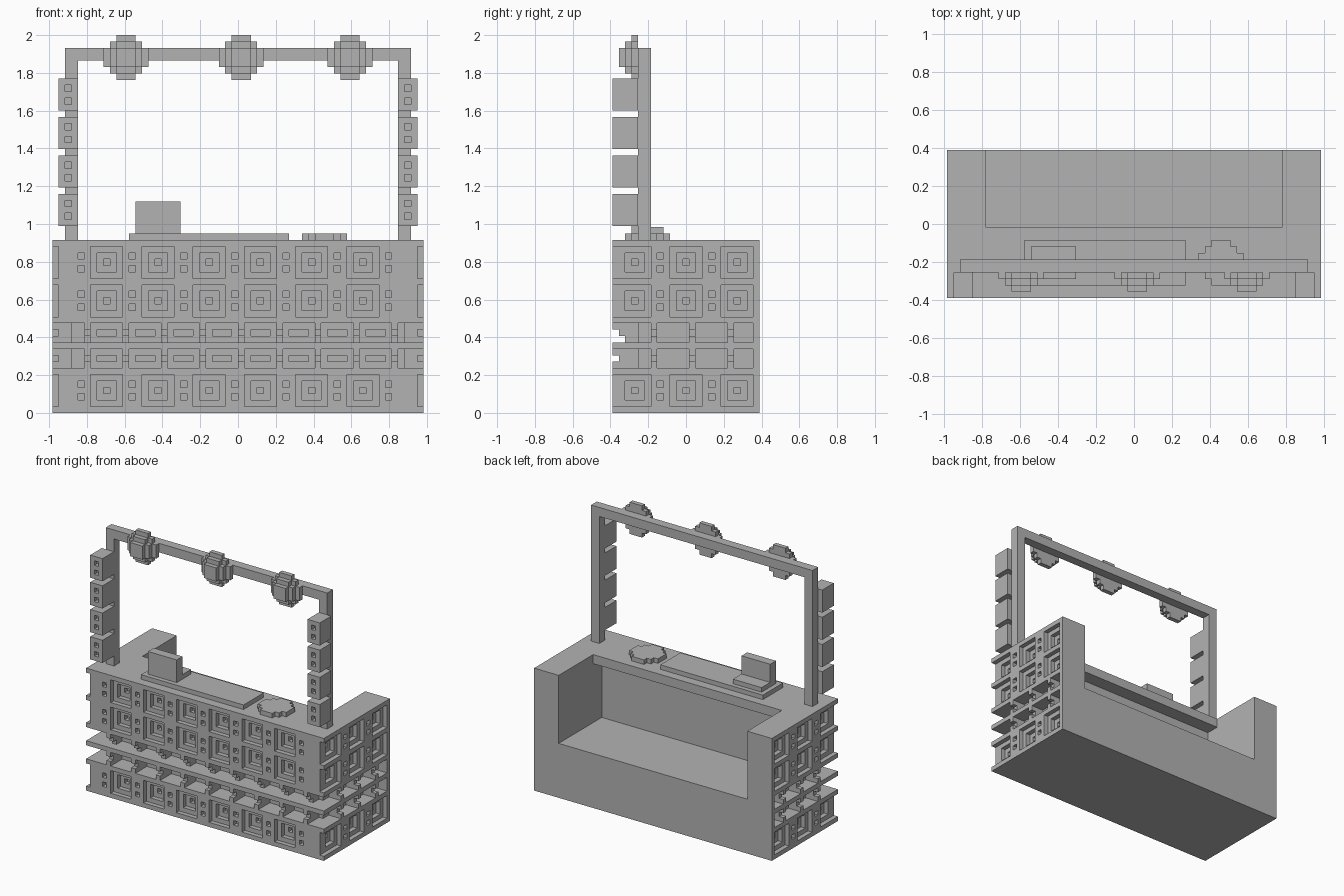
import bpy, bmesh
from mathutils import Vector
from itertools import product

if "Cube" in bpy.data.objects:
    bpy.data.objects.remove(bpy.data.objects["Cube"])

W, D, H = 58, 23, 27           # counter size in blocks
U = 2 / 59                     # block edge length

grey = bpy.data.materials.new("plain grey")
grey.use_nodes = True
colour = (0.45, 0.45, 0.45, 1)
grey.diffuse_color = colour
grey.node_tree.nodes["Principled BSDF"].inputs["Base Color"].default_value = colour


def cells(box):
    """All block positions inside (x0, x1, y0, y1, z0, z1)."""
    x0, x1, y0, y1, z0, z1 = box
    return product(range(x0, x1), range(y0, y1), range(z0, z1))


def build(name, adds, cuts=(), at=(0, 0, 0)):
    """Stack boxes, carve boxes away, and keep only the outer skin."""
    solid = set()
    for box in adds:
        solid.update(cells(box))
    for box in cuts:
        solid.difference_update(cells(box))
    bm = bmesh.new()
    corners = {}

    def corner(p):
        if p not in corners:
            place = Vector(p) + Vector(at) - Vector((W / 2, D / 2, 0))
            corners[p] = bm.verts.new(place * U)
        return corners[p]

    for c in solid:
        for axis, side in product(range(3), (0, 1)):
            n = list(c)
            n[axis] += 2 * side - 1
            if tuple(n) in solid:
                continue
            a, b = (axis + 1) % 3, (axis + 2) % 3
            ring = []
            for da, db in ((0, 0), (1, 0), (1, 1), (0, 1)):
                p = list(c)
                p[axis] += side
                p[a] += da
                p[b] += db
                ring.append(corner(tuple(p)))
            bm.faces.new(ring if side else ring[::-1])
    bmesh.ops.dissolve_limit(bm, angle_limit=0.01, verts=bm.verts, edges=bm.edges)
    bmesh.ops.triangulate(bm, faces=[f for f in bm.faces if len(f.verts) > 4])
    mesh = bpy.data.meshes.new(name)
    bm.to_mesh(mesh)
    bm.free()
    mesh.materials.append(grey)
    ob = bpy.data.objects.new(name, mesh)
    bpy.context.scene.collection.objects.link(ob)
    return ob


cuts = []


def front(a0, a1, z0, z1, depth):
    cuts.append((a0, a1, 0, depth, z0, z1))


def sides(a0, a1, z0, z1, depth):
    cuts.append((0, depth, a0, a1, z0, z1))
    cuts.append((W - depth, W, a0, a1, z0, z1))


def nested_square(face, a, z):
    for i in range(3):
        face(a + i, a + 5 - i, z + i, z + 5 - i, i + 1)


# Serving space open to the back, under an overhanging counter top
cuts += [(6, W - 6, 8, D, 12, H - 2), (6, W - 6, 11, D, 12, H)]

# Rows of stepped squares with pairs of small holes between them
for z in (1, 15, 21):
    for a in range(6, 47, 8):
        nested_square(front, a, z)
    for a in (1, 9, 17):
        nested_square(sides, a, z)
    for h in (z + 1, z + 3):
        for a in range(4, 53, 8):
            front(a, a + 1, h, h + 1, 1)
        for a in (7, 15):
            sides(a, a + 1, h, h + 1, 1)
    sides(0, 1, z, z + 5, 1)

# Two deep grooves divided by notched teeth, open at the front corners
for z in (7, 11):
    for a in range(6, 49, 6):
        front(a, a + 5, z, z + 3, 4)
        front(a + 1, a + 4, z + 1, z + 2, 5)
    for a in (7, 13, 19):
        sides(a, min(a + 5, D - 1), z, z + 3, 3)
    front(0, 5, z, z + 3, 4)
    front(W - 4, W, z, z + 3, 4)
    sides(0, 6, z, z + 3, 3)
    front(0, W, z + 1, z + 2, 1)
    sides(0, D - 1, z + 1, z + 2, 1)
front(0, W, 11, 12, 2)

build("counter", [(0, W, 0, D, 0, H)], cuts)

# Arch over the counter
build("arch", [(2, 4, 4, 6, H, 57), (W - 4, W - 2, 4, 6, H, 57), (2, W - 2, 4, 6, 55, 57)])

# Lamp boxes on the arch posts, each with two holes
for side, x, hole in (("right", 1, 1), ("left", W - 4, 1)):
    for i in range(4):
        build(f"{side}_lamp_box_{i + 1}", [(0, 3, 0, 4, 0, 5)],
              [(hole, hole + 1, 0, 1, h, h + 1) for h in (1, 3)],
              at=(x, 0, 29.2 + 6 * i))

# Stepped half-round lanterns on the beam
layers = [(2, 5, 2, 3, 0, 7), (1, 6, 2, 3, 1, 6), (0, 7, 2, 3, 2, 5),
          (2, 5, 1, 2, 1, 6), (1, 6, 1, 2, 2, 5), (2, 5, 0, 1, 2, 5)]
for i, x in enumerate((8, 26, 43)):
    build(f"lantern_{i + 1}", layers, at=(x, 1, 52))

# Things on the counter top
build("counter_mat", [(12, 37, 2, 9, H, H + 1)])
build("till", [(13, 20, 3, 5, H + 1, H + 6), (13, 20, 5, 8, H + 1, H + 2)])
build("round_plate", [(2, 5, 0, 7, 0, 1), (1, 6, 1, 6, 0, 1), (0, 7, 2, 5, 0, 1)],
      at=(39, 2, H))
